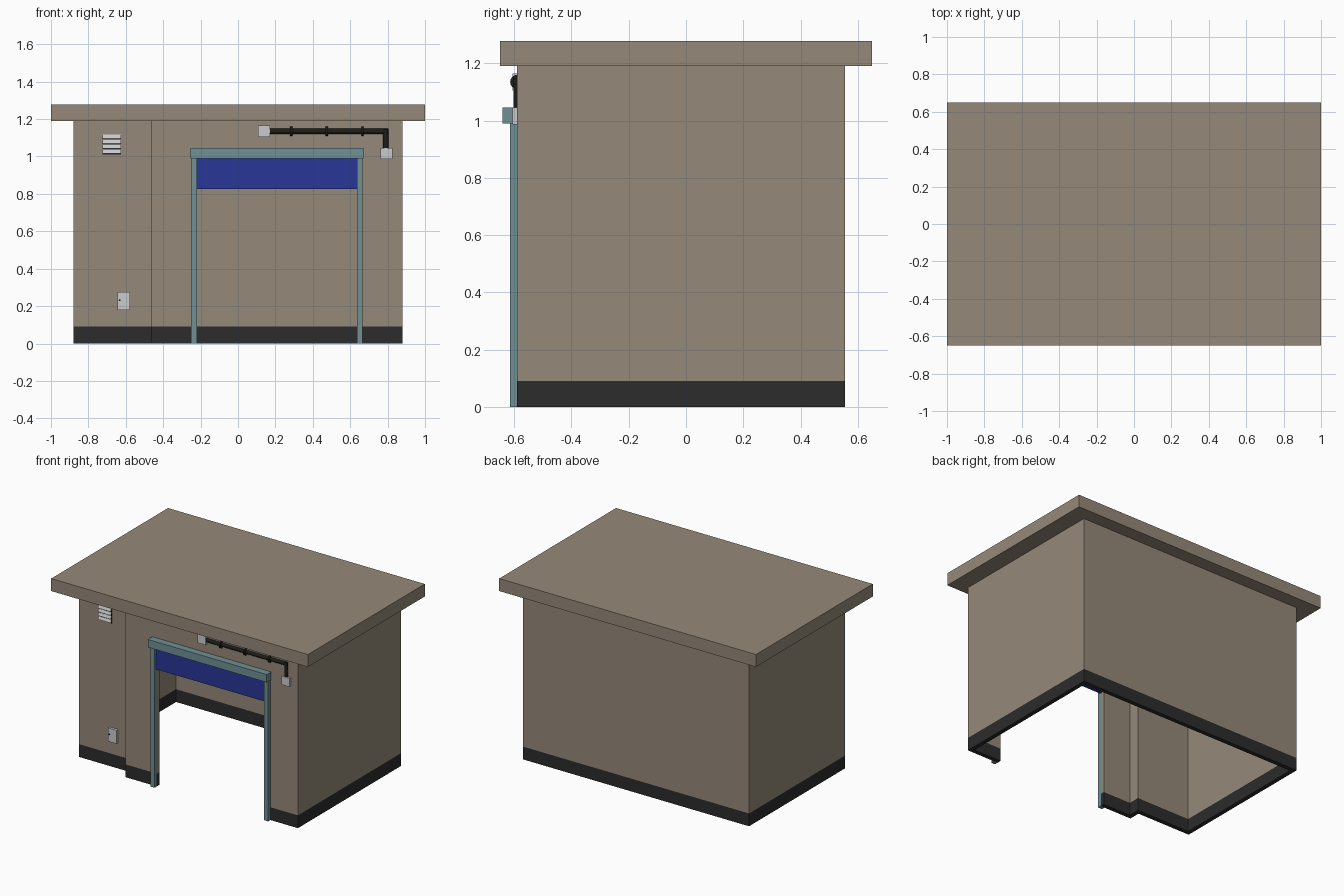
import bpy, bmesh, math
from mathutils import Vector, Matrix

if "Cube" in bpy.data.objects:
    bpy.data.objects.remove(bpy.data.objects["Cube"])


def material(name, rgb):
    m = bpy.data.materials.new(name)
    m.diffuse_color = (*rgb, 1)
    m.use_nodes = True
    m.node_tree.nodes["Principled BSDF"].inputs["Base Color"].default_value = m.diffuse_color
    return m


STONE = material("stone", (0.30, 0.25, 0.19))
DARK = material("dark", (0.025, 0.025, 0.025))
BLACK = material("black", (0.012, 0.012, 0.010))
TEAL = material("teal", (0.16, 0.28, 0.30))
BLUE = material("blue", (0.022, 0.038, 0.31))


def finish(name, bm, mat=None):
    bmesh.ops.recalc_face_normals(bm, faces=bm.faces)
    me = bpy.data.meshes.new(name)
    bm.to_mesh(me)
    bm.free()
    ob = bpy.data.objects.new(name, me)
    bpy.context.collection.objects.link(ob)
    if mat:
        me.materials.append(mat)
    return ob


def box(name, x, y, z, mat=None, tilt=0):
    bm = bmesh.new()
    size = Vector((x[1] - x[0], y[1] - y[0], z[1] - z[0]))
    mid = Vector((x[0] + x[1], y[0] + y[1], z[0] + z[1])) / 2
    bmesh.ops.create_cube(bm, size=1, matrix=Matrix.Translation(mid)
                          @ Matrix.Rotation(tilt, 4, 'X') @ Matrix.Diagonal((*size, 1)))
    return finish(name, bm, mat)


def rod(name, a, b, r, mat, sides=12):
    a, b = Vector(a), Vector(b)
    d = b - a
    bm = bmesh.new()
    rot = d.to_track_quat('Z', 'Y').to_matrix().to_4x4()
    bmesh.ops.create_cone(bm, cap_ends=True, segments=sides, radius1=r, radius2=r,
                          depth=d.length, matrix=Matrix.Translation((a + b) / 2) @ rot)
    ob = finish(name, bm, mat)
    for p in ob.data.polygons:
        p.use_smooth = len(p.vertices) == 4
    return ob


# Wall plan: runs from the left door jamb round the building to the right jamb
FRONT, RECESS, THICK = -0.59, -0.51, 0.03
PLAN = [(-0.22, FRONT), (-0.465, FRONT), (-0.465, RECESS), (-0.88, RECESS),
        (-0.88, 0.555), (0.88, 0.555), (0.88, FRONT), (0.635, FRONT)]


def inner_plan():
    pts = [Vector(p) for p in PLAN]
    norms = []
    for a, b in zip(pts, pts[1:]):
        d = (b - a).normalized()
        norms.append(Vector((d.y, -d.x)))
    out = [pts[0] + norms[0] * THICK]
    # Right-angled corners: both side offsets add up
    out += [p + (n + m) * THICK for p, n, m in zip(pts[1:-1], norms, norms[1:])]
    return out + [pts[-1] + norms[-1] * THICK]


def wall(name, z0, z1, mat):
    bm = bmesh.new()
    rings = [[bm.verts.new((p[0], p[1], z)) for p in path]
             for path, z in ((PLAN, z0), (inner_plan(), z0), (inner_plan(), z1), (PLAN, z1))]
    for k in range(4):
        a, b = rings[k], rings[(k + 1) % 4]
        for i in range(len(PLAN) - 1):
            bm.faces.new((a[i], a[i + 1], b[i + 1], b[i]))
    for i in (0, -1):
        bm.faces.new([r[i] for r in rings])
    finish(name, bm, mat)


wall("plinth", 0, 0.09, DARK)
wall("walls", 0.09, 1.19, STONE)
box("door_header_wall", (-0.22, 0.635), (FRONT, FRONT + THICK), (0.99, 1.19), STONE)
box("roof_slab", (-1, 1), (-0.65, 0.65), (1.19, 1.278), STONE)

# Door frame and partly raised shutter
for side, x in (("left", -0.25), ("right", 0.635)):
    box(f"door_post_{side}", (x, x + 0.03), (-0.615, -0.588), (0, 0.99), TEAL)
box("door_lintel", (-0.255, 0.672), (-0.64, -0.588), (0.99, 1.045), TEAL)
box("door_shutter", (-0.22, 0.635), (-0.597, -0.58), (0.827, 0.99), BLUE)

# Conduit with clips and junction boxes
PY, PZ, PX = -0.589, 1.135, 0.79
rod("conduit_across", (0.15, PY, PZ), (PX + 0.013, PY, PZ), 0.014, BLACK)
rod("conduit_down", (PX, PY, PZ + 0.013), (PX, PY, 1.03), 0.014, BLACK)
for i in range(3):
    x = 0.285 + 0.19 * i
    rod(f"conduit_clip_{i + 1}", (x - 0.006, PY, PZ), (x + 0.006, PY, PZ), 0.025, BLACK, 16)
box("junction_box_left", (0.107, 0.17), (-0.606, -0.588), (1.105, 1.165))
box("junction_box_right", (0.762, 0.825), (-0.606, -0.588), (0.986, 1.046))

# Louvred vent on the recessed wall
box("vent_back", (-0.725, -0.625), (-0.513, -0.505), (1.01, 1.115), BLACK)
for i in range(4):
    z = 1.026 + i * 0.0265
    box(f"vent_slat_{i + 1}", (-0.725, -0.625), (-0.521, -0.517), (z - 0.011, z + 0.011),
        tilt=math.radians(-20))

# Small service hatch with latch
box("hatch", (-0.643, -0.577), (-0.527, -0.508), (0.18, 0.275))
rod("hatch_latch", (-0.633, -0.531, 0.232), (-0.633, -0.52, 0.232), 0.005, BLACK, 8)
